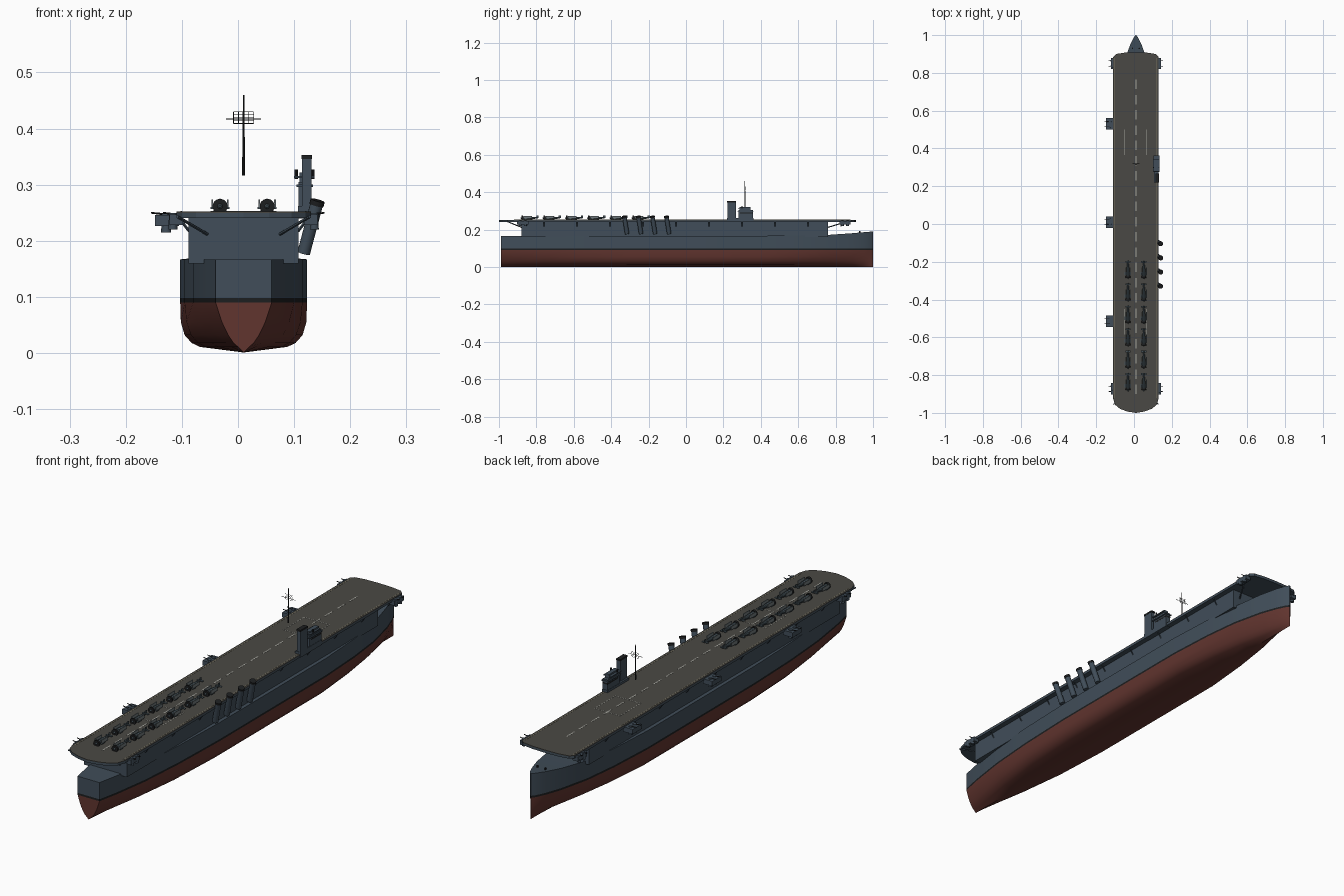
import bpy, bmesh, math
from mathutils import Vector, Matrix

if "Cube" in bpy.data.objects:
    bpy.data.objects.remove(bpy.data.objects["Cube"])

CX = 0.01          # ship centreline
DECK = 0.2525      # flight deck surface


def mat(name, r, g, b):
    m = bpy.data.materials.new(name)
    m.diffuse_color = (r, g, b, 1)
    m.use_nodes = True
    m.node_tree.nodes["Principled BSDF"].inputs["Base Color"].default_value = m.diffuse_color
    return m


GREY = mat("hull_grey", 0.052, 0.075, 0.1)
RED = mat("bottom_red", 0.12, 0.035, 0.028)
BLACK = mat("black", 0.012, 0.013, 0.014)
DECKM = mat("deck_grey", 0.068, 0.066, 0.058)
LINE = mat("line_white", 0.4, 0.4, 0.36)
TAN = mat("line_tan", 0.2, 0.18, 0.12)
PLANE = mat("plane_grey", 0.06, 0.085, 0.1)
WING = mat("wing_grey", 0.16, 0.19, 0.2)


def finish(name, bm, mats, smooth=False):
    bmesh.ops.recalc_face_normals(bm, faces=bm.faces)
    me = bpy.data.meshes.new(name)
    bm.to_mesh(me)
    bm.free()
    for m in mats:
        me.materials.append(m)
    ob = bpy.data.objects.new(name, me)
    bpy.context.collection.objects.link(ob)
    if smooth:
        bpy.ops.object.select_all(action='DESELECT')
        ob.select_set(True)
        bpy.context.view_layer.objects.active = ob
        bpy.ops.object.shade_smooth_by_angle(angle=math.radians(30))
    return ob


def boxes(name, items, m):
    """items: (x0, x1, y0, y1, z0, z1)"""
    bm = bmesh.new()
    for x0, x1, y0, y1, z0, z1 in items:
        mx = Matrix.Translation(((x0 + x1) / 2, (y0 + y1) / 2, (z0 + z1) / 2))
        bmesh.ops.create_cube(bm, size=1, matrix=mx @ Matrix.Diagonal((x1 - x0, y1 - y0, z1 - z0, 1)))
    return finish(name, bm, [m])


def rods(name, items, m, sides=12):
    """items: (start, end, radius at start, radius at end)"""
    bm = bmesh.new()
    for a, b, r0, r1 in items:
        a, b = Vector(a), Vector(b)
        d = b - a
        mx = Matrix.Translation((a + b) / 2) @ d.to_track_quat('Z', 'Y').to_matrix().to_4x4()
        bmesh.ops.create_cone(bm, cap_ends=True, segments=sides, radius1=r0, radius2=r1, depth=d.length, matrix=mx)
    return finish(name, bm, [m], True)


def prism(name, pts, z0, z1, m):
    bm = bmesh.new()
    f = bm.faces.new([bm.verts.new((x, y, z0)) for x, y in pts])
    up = bmesh.ops.extrude_face_region(bm, geom=[f])['geom']
    bmesh.ops.translate(bm, vec=(0, 0, z1 - z0), verts=[v for v in up if isinstance(v, bmesh.types.BMVert)])
    return finish(name, bm, [m])


# Hull: sections lofted along y, full in the middle and V-shaped at the ends
stations = [(-0.99, .05, 1, .167), (-0.9, .068, .75, .167), (-0.75, .09, .4, .167), (-0.55, .105, .1, .167),
            (-0.3, .113, 0, .167), (0.1, .113, 0, .167), (0.4, .113, 0, .167), (0.6, .102, .2, .168),
            (0.75, .085, .45, .171), (0.88, .055, .8, .18), (0.95, .03, 1, .186), (0.985, .013, 1, .189), (1.0, .002, 1, .19)]
levels = [.011, .018, .032, .055, .09, .098]
full = [.69, .82, .93, .99, 1, 1]
vee = [.2, .36, .55, .77, 1, 1]
bm = bmesh.new()
rings = []
for y, w, k, top in stations:
    half = [(w * (f + (v - f) * k), z) for f, v, z in zip(full, vee, levels)] + [(w, top)]
    pts = [(-x, z) for x, z in reversed(half)] + [(0, .001)] + half
    rings.append([bm.verts.new((CX + x, y, z)) for x, z in pts])
n = len(rings[0])


def band(j):
    d = min(j, n - 2 - j)
    return 0 if d == 0 else (2 if d == 1 else 1)


for a, b in zip(rings, rings[1:]):
    for j in range(n - 1):
        bm.faces.new((a[j], a[j + 1], b[j + 1], b[j])).material_index = band(j)
    bm.faces.new((a[0], b[0], b[-1], a[-1]))
for r in (rings[0], rings[-1]):
    for j in range(n // 2):
        f = [r[j], r[j + 1], r[n - 2 - j], r[n - 1 - j]]
        bm.faces.new(f if j < n // 2 - 1 else [r[j], r[j + 1], r[n - 1 - j]]).material_index = band(j)
finish("hull", bm, [GREY, RED, BLACK], True)

# Hangar between hull and flight deck
boxes("hangar", [(CX - .098, CX + .098, -.88, .76, .16, .243)], GREY)

# Flight deck with rounded ends
half = [(0, -1), (.045, -.993), (.085, -.978), (.11, -.957), (.12, -.925), (.12, .885), (.105, .9), (.06, .907), (0, .909)]
outline = [(CX + x, y) for x, y in half] + [(CX - x, y) for x, y in half[-2:0:-1]]
prism("flight_deck_edge", outline, .241, .25, GREY)
prism("flight_deck", outline, .25, DECK, DECKM)

# Deck markings
t = (DECK, DECK + .0006)
boxes("centre_dashes", [(CX - .0025, CX + .0025, -.9 + i * .0807, -.85 + i * .0807, *t) for i in range(21)], LINE)
boxes("deck_edge_lines", [(CX + s * .111 - .0015, CX + s * .111 + .0015, -.92, .88, *t) for s in (-1, 1)], TAN)
lift = []
for y0, y1 in ((.365, .5), (-.585, -.45)):
    lift += [(CX + s * .058 - .001, CX + s * .058 + .001, y0, y1, *t) for s in (-1, 1)]
    lift += [(CX - .058, CX + .058, y - .001, y + .001, *t) for y in (y0, y1)]
boxes("lift_outlines", lift, LINE)

# Brackets under the deck overhang and diagonal end struts
brackets, struts = [], []
for s in (-1, 1):
    for i in range(10):
        y = -.76 + i * .1765
        brackets.append(((CX + s * .097, y, .217), (CX + s * .116, y, .242), .0025, .0025))
    for y0, y1 in ((-.879, -.955), (.759, .86)):
        struts.append(((CX + s * .065, y0, .212), (CX + s * .118, y1, .243), .003, .003))
rods("deck_brackets", brackets, GREY, 4)
rods("end_struts", struts, GREY, 6)

# Corner gun tubs and port sponsons with twin guns
tubs, mounts, guns = [], [], []
for y in (-.873, .85):
    for s in (-1, 1):
        x = CX + s * .12
        tubs.append((x - .012, x + .012, y - .03, y + .03, .228, .247))
        for dy in (-.014, .014):
            mounts.append(((x + s * .006, y + dy, .22), (x + s * .006, y + dy, .25), .008, .007))
            guns.append(((x, y + dy, .247), (x + s * .024, y + dy, .25), .002, .0015))
for y in (.53, .01, -.515):
    tubs.append((-.148, -.105, y - .03, y + .03, .226, .246))
    for dy in (-.013, .013):
        mounts.append(((-.128, y + dy, .215), (-.128, y + dy, .249), .009, .008))
        guns.append(((-.128, y + dy, .247), (-.155, y + dy, .25), .002, .0015))
boxes("gun_sponsons", tubs, GREY)
rods("gun_mounts", mounts, GREY)
rods("gun_barrels", guns, BLACK, 8)

# Four leaning side funnels
pipes, caps = [], []
for y in (-.33, -.255, -.18, -.105):
    a, b = Vector((.117, y + .015, .178)), Vector((.142, y, .272))
    c = a.lerp(b, .91)
    pipes.append((a, c, .0115, .0115))
    caps.append((c, b, .013, .013))
rods("side_funnels", pipes, GREY, 16)
rods("side_funnel_caps", caps, BLACK, 16)

# Island with bridge, platform and funnel
boxes("island", [(.107, .131, .22, .36, .24, .262), (.108, .13, .28, .358, .26, .305),
                 (.11, .128, .285, .345, .305, .322)], GREY)
boxes("island_platforms", [(.1, .136, .278, .345, .312, .3155), (.104, .134, .275, .362, .296, .3)], GREY)
boxes("bridge_windows", [(.1075, .1305, .29, .3585, .285, .291)], BLACK)
boxes("island_funnel", [(.114, .131, .222, .266, .255, .346)], GREY)
boxes("island_funnel_cap", [(.113, .132, .22, .268, .346, .353)], BLACK)
rods("island_lights", [((x, .3, .31), (x, .3, .327), .003, .003) for x in (.104, .133)], BLACK, 8)

# Mast with yard and lattice radar
rods("mast", [((CX, .315, .316), (CX, .315, .46), .0028, .0012)], BLACK, 8)
radar = [((CX - .031, .315, .417), (CX + .031, .315, .417), .001, .001)]
for i in range(5):
    x, z = CX - .018 + i * .009, .409 + i * .0052
    radar.append(((x, .319, .409), (x, .319, .43), .0006, .0006))
    radar.append(((CX - .018, .319, z), (CX + .018, .319, z), .0006, .0006))
rods("yard_and_radar", radar, BLACK, 4)

# Parked aircraft, noses aft, wings folded
bodies, cowls, wings, stubs = [], [], [], []
for i in range(6):
    for x in (CX - .042, CX + .042):
        y = -.88 + i * .119
        z = .2615
        bodies += [((x, y + .008, z), (x, y + .045, z), .009, .0085), ((x, y + .045, z), (x, y + .092, z + .002), .0085, .002),
                   ((x, y - .006, z), (x, y + .001, z), .002, .005)]
        cowls += [((x, y, z), (x, y + .009, z), .0135, .0125)]
        stubs += [(x - .017, x + .017, y + .014, y + .032, .257, .26), (x - .014, x + .014, y + .08, y + .09, .262, .264),
                  (x - .001, x + .001, y + .08, y + .092, .262, .275)]
        for s in (-1, 1):
            xs = x + s * .014
            wings.append((xs - .0015, xs + .0015, y + .012, y + .056, .26, .274))
            stubs.append((x + s * .01 - .0015, x + s * .01 + .0015, y + .02, y + .026, DECK, .258))
rods("aircraft_bodies", bodies, PLANE, 10)
rods("aircraft_cowls", cowls, BLACK, 14)
boxes("aircraft_folded_wings", wings, WING)
boxes("aircraft_tails_and_stubs", stubs, PLANE)

# Foredeck bollards
rods("bollards", [((CX + s * .018, .93, .183), (CX + s * .018, .93, .192), .004, .004) for s in (-1, 1)], BLACK, 8)
